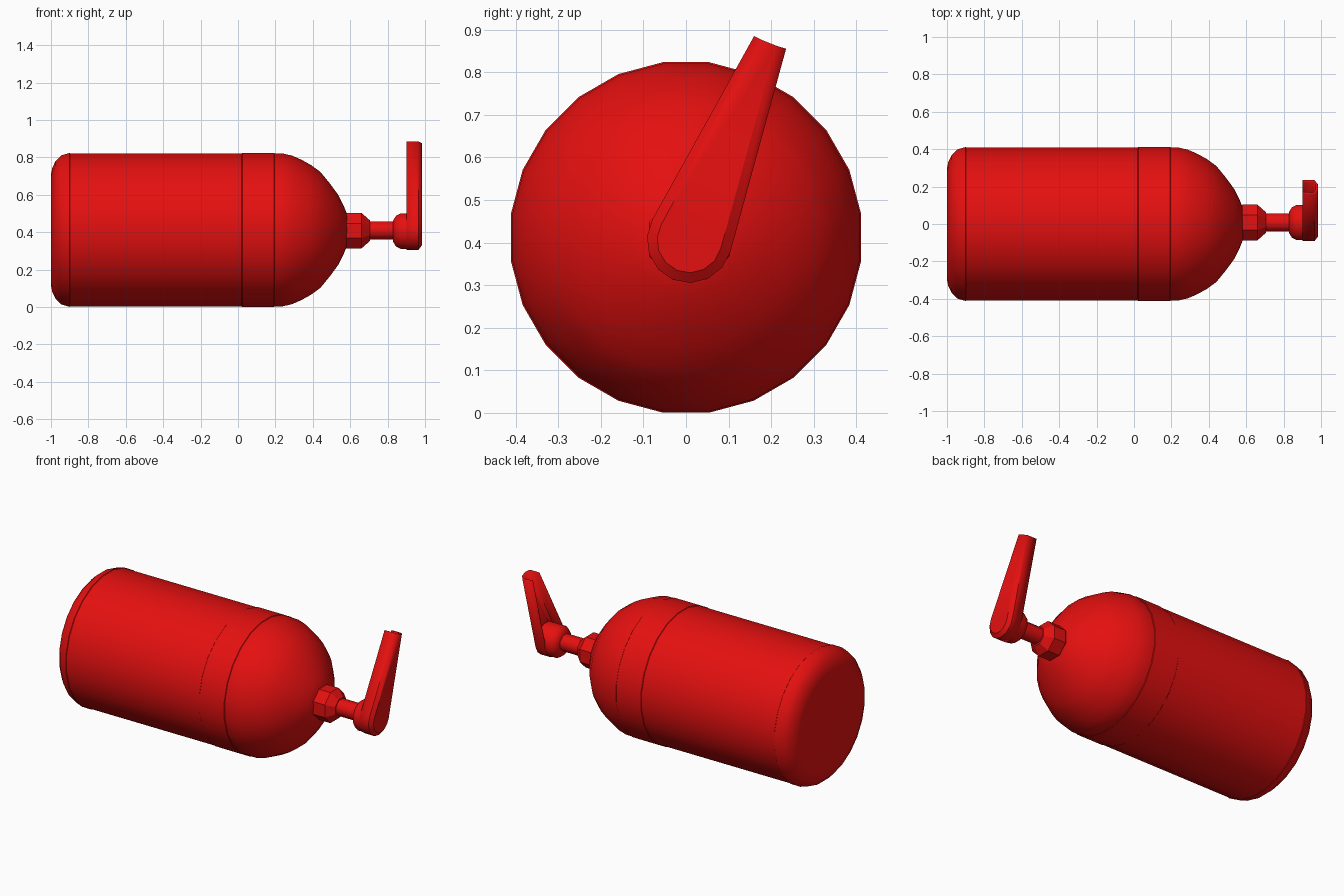
import bpy, bmesh, math

if "Cube" in bpy.data.objects:
    bpy.data.objects.remove(bpy.data.objects["Cube"])

red = bpy.data.materials.new("bright red")
red.diffuse_color = (0.78, 0.005, 0.005, 1)
red.use_nodes = True
red.node_tree.nodes["Principled BSDF"].inputs["Base Color"].default_value = red.diffuse_color
CZ = 0.412


def finish(name, bm, angle):
    bmesh.ops.recalc_face_normals(bm, faces=bm.faces)
    me = bpy.data.meshes.new(name)
    bm.to_mesh(me)
    bm.free()
    me.materials.append(red)
    ob = bpy.data.objects.new(name, me)
    bpy.context.collection.objects.link(ob)
    bpy.ops.object.select_all(action='DESELECT')
    ob.select_set(True)
    bpy.context.view_layer.objects.active = ob
    bpy.ops.object.shade_smooth_by_angle(angle=math.radians(angle))
    return ob


def lathe(name, profile, sides, cy=0.0, cz=CZ, angle=35):
    """Revolve (x, radius) points around the x axis, with flat end caps."""
    bm = bmesh.new()
    rings = []
    for x, r in profile:
        rings.append([bm.verts.new((x, cy + r * math.cos(a), cz + r * math.sin(a)))
                      for a in [2 * math.pi * (i + 0.5) / sides for i in range(sides)]])
    for a, b in zip(rings, rings[1:]):
        for i in range(sides):
            j = (i + 1) % sides
            bm.faces.new((a[i], a[j], b[j], b[i]))
    bm.faces.new(rings[0])
    bm.faces.new(rings[-1])
    return finish(name, bm, angle)


# Tank: rounded base, straight body with fine seams, domed shoulder
lathe("tank", [(-1, 0.30), (-0.993, 0.335), (-0.975, 0.372), (-0.945, 0.402),
               (-0.90, 0.415), (-0.897, 0.412), (0.02, 0.412), (0.023, 0.415),
               (0.193, 0.415), (0.196, 0.412), (0.24, 0.412), (0.29, 0.4),
               (0.34, 0.378), (0.39, 0.35), (0.44, 0.313), (0.49, 0.252),
               (0.535, 0.19), (0.565, 0.13), (0.585, 0.08)], 24)

# Valve neck: nut, stem and flared hub
lathe("neck_nut", [(0.55, 0.08), (0.58, 0.103), (0.66, 0.103), (0.705, 0.06),
                   (0.705, 0.04)], 8, 0.008, 0.408, 30)
lathe("valve_stem", [(0.69, 0.052), (0.85, 0.052)], 8, 0.008, 0.41, 50)
lathe("handle_hub", [(0.83, 0.06), (0.845, 0.085), (0.87, 0.098), (0.96, 0.098)],
      12, 0.008, 0.405, 35)

# Lever: teardrop channel with chamfered front, open at the back and tip
HY, HZ = 0.008, 0.405


def outline(r, tip_left, tip_right):
    pts = [tip_left]
    for i in range(9):
        a = math.radians(150 + 195 * i / 8)
        pts.append((HY + r * math.cos(a), HZ + r * math.sin(a)))
    return pts + [tip_right]


bm = bmesh.new()
outer = outline(0.1, (0.16, 0.885), (0.235, 0.855))
inner = outline(0.076, (0.18, 0.875), (0.212, 0.862))
loops = [[bm.verts.new((x, y, z)) for y, z in o]
         for x, o in ((0.90, outer), (0.965, outer), (0.983, inner))]
for a, b in zip(loops, loops[1:]):
    for i in range(len(a) - 1):
        bm.faces.new((a[i], a[i + 1], b[i + 1], b[i]))
bm.faces.new(loops[2])
bm.normal_update()
lever = finish("lever", bm, 25)
if lever.data.polygons[-1].normal.x < 0:
    lever.data.flip_normals()
mod = lever.modifiers.new("wall thickness", 'SOLIDIFY')
mod.thickness = 0.012
mod.offset = -1
